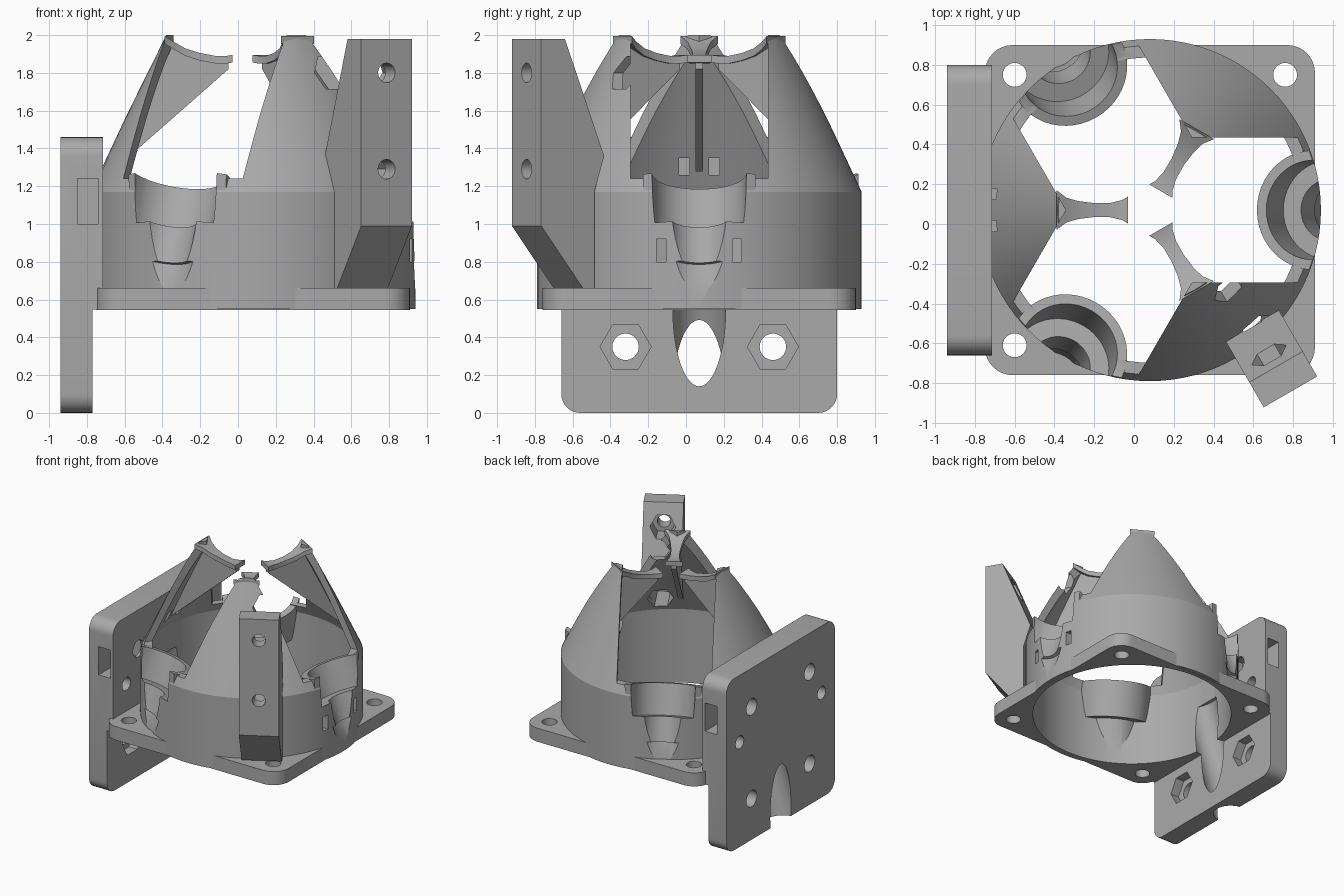
import bpy, bmesh, math
from mathutils import Matrix, Vector

cube = bpy.data.objects.get("Cube")
if cube:
    bpy.data.objects.remove(cube, do_unlink=True)

grey = bpy.data.materials.new("plain_grey")
grey.use_nodes = True
grey.diffuse_color = (0.4, 0.4, 0.4, 1)
grey.node_tree.nodes["Principled BSDF"].inputs["Base Color"].default_value = (0.4, 0.4, 0.4, 1)

CX, CY = 0.08, 0.07          # duct axis
WINDOWS = (0, 120, 240)
ARMS = (60, 180, 300)


def frame(deg):
    """Local frame on the duct axis: x outward, y tangential."""
    return Matrix.Translation((CX, CY, 0)) @ Matrix.Rotation(math.radians(deg), 4, 'Z')


WORLD = Matrix()


def make(name, bm, mat=WORLD):
    bm.transform(mat)
    bmesh.ops.recalc_face_normals(bm, faces=bm.faces[:])
    me = bpy.data.meshes.new(name)
    bm.to_mesh(me)
    bm.free()
    me.materials.append(grey)
    ob = bpy.data.objects.new(name, me)
    bpy.context.collection.objects.link(ob)
    return ob


def loft(name, rings, mat=WORLD):
    """Closed solid through rings that have equal point counts."""
    bm = bmesh.new()
    vs = [[bm.verts.new(p) for p in r] for r in rings]
    n = len(vs[0])
    for a, b in zip(vs, vs[1:]):
        for i in range(n):
            j = (i + 1) % n
            bm.faces.new((a[i], a[j], b[j], b[i]))
    bm.faces.new(vs[0])
    bm.faces.new(vs[-1])
    return make(name, bm, mat)


def rod(name, r, p0, p1, mat=WORLD, seg=48):
    p0, p1 = Vector(p0), Vector(p1)
    d = (p1 - p0).normalized()
    u = Vector((0, 0, 1)).cross(d)
    u = u.normalized() if u.length > 0.01 else Vector((1, 0, 0))
    v = d.cross(u)
    ang = [2 * math.pi * i / seg for i in range(seg)]
    return loft(name, [[p + r * (math.cos(a) * u + math.sin(a) * v) for a in ang]
                       for p in (p0, p1)], mat)


def prism(name, pts, t0, t1, mat=WORLD):
    """Extrude an outward/height outline across the tangential direction."""
    return loft(name, [[(n, t, z) for n, z in pts] for t in (t0, t1)], mat)


def box(name, lo, hi, mat=WORLD, bevel_axis=None, radius=0.1):
    bm = bmesh.new()
    bmesh.ops.create_cube(bm, size=1)
    for v in bm.verts:
        v.co = [lo[i] + (v.co[i] + 0.5) * (hi[i] - lo[i]) for i in range(3)]
    if bevel_axis is not None:
        es = [e for e in bm.edges
              if abs(e.verts[0].co[bevel_axis] - e.verts[1].co[bevel_axis]) > 1e-4]
        bmesh.ops.bevel(bm, geom=es, offset=radius, segments=8, profile=0.5, affect='EDGES')
    return make(name, bm, mat)


def combine(ob, tool, op='DIFFERENCE', keep=False):
    m = ob.modifiers.new("bool", 'BOOLEAN')
    m.operation, m.solver, m.object = op, 'EXACT', tool
    bpy.context.view_layer.objects.active = ob
    bpy.ops.object.modifier_apply(modifier=m.name)
    if not keep:
        bpy.data.objects.remove(tool, do_unlink=True)


# Duct: straight collar and truncated cone, revolved as a shell
bm = bmesh.new()
outline = [(0.86, 0.55), (0.86, 1.17), (0.67, 1.575), (0.46, 2.0),
           (0.40, 2.0), (0.61, 1.575), (0.80, 1.17), (0.80, 0.55)]
ring = [bm.verts.new((r, 0, z)) for r, z in outline]
edges = [bm.edges.new((ring[i], ring[(i + 1) % len(ring)])) for i in range(len(ring))]
bmesh.ops.spin(bm, geom=ring + edges, cent=(0, 0, 0), axis=(0, 0, 1),
               angle=2 * math.pi, steps=96, use_duplicate=False)
bmesh.ops.remove_doubles(bm, verts=bm.verts[:], dist=1e-4)
duct = make("duct", bm, frame(0))

for a in WINDOWS:
    combine(duct, box("window_cut", (-0.05, -0.365, 1.24), (1.2, 0.365, 2.2), frame(a)))

# Stepped, tilted sockets under each window
TILT = Vector((-0.342, 0, 0.94))
TOP = Vector((0.82, 0, 1.27))


def along(depth):
    return TOP - TILT * depth


for a in WINDOWS:
    f = frame(a)
    for r, d0, d1 in ((0.30, 0, 0.3), (0.215, 0.25, 0.75)):
        part = rod("socket", r, along(d0), along(d1), f)
        combine(part, rod("limit", 0.855, (0, 0, 0.56), (0, 0, 1.5), f, 96), 'INTERSECT')
        combine(duct, part, 'UNION')
    for r, d0, d1 in ((0.25, -0.3, 0.25), (0.155, 0.2, 0.47), (0.18, 0.45, 0.66)):
        combine(duct, rod("socket_bore", r, along(d0), along(d1), f))
    for s in (-1, 1):
        combine(duct, box("tie_slot", (0.6, s * 0.2 - 0.025, 0.8),
                          (1.0, s * 0.2 + 0.025, 0.92), f))

# Base plate with corner screw holes
base = box("base_plate", (CX - 0.83, CY - 0.83, 0.545), (CX + 0.83, CY + 0.83, 0.66),
           bevel_axis=2, radius=0.14)
combine(base, rod("opening", 0.80, (0, 0, 0.4), (0, 0, 0.8), frame(0), 96))
for sx in (-1, 1):
    for sy in (-1, 1):
        x, y = CX + sx * 0.68, CY + sy * 0.68
        combine(base, rod("screw_hole", 0.06, (x, y, 0.4), (x, y, 0.8), seg=24))

# Upright mounting plate, thinner below the base plate
plate = box("mounting_plate", (-0.94, -0.66, 0), (-0.715, 0.80, 1.46), bevel_axis=0)
combine(plate, box("relief", (-0.77, -1, -0.1), (-0.6, 1, 0.547)))
for s in (-1, 1):
    y = CY + s * 0.39
    for z in (0.35, 1.13):
        combine(plate, rod("bolt_hole", 0.07, (-1, y, z), (-0.6, y, z), seg=32))
    combine(plate, rod("nut_trap", 0.135, (-0.85, y, 0.35), (-0.6, y, 0.35), seg=6))
    y2 = CY + s * 0.55
    combine(plate, rod("small_hole", 0.055, (-1, y2, 0.89), (-0.6, y2, 0.89), seg=24))
    ys = sorted((CY + s * 0.28, CY + s * 1.0))
    combine(plate, box("nut_slot", (-0.85, ys[0], 1.0), (-0.74, ys[1], 1.24)))

# Tilted channel through the plates and collar
p = Vector((-0.77, CY, 0.55))
d = Vector((0.342, 0, 0.94))
channel = rod("channel", 0.14, p - d * 0.9, p + d * 0.4)
for ob in (plate, base, duct):
    combine(ob, channel, keep=True)
bpy.data.objects.remove(channel, do_unlink=True)
for s in (-1, 1):
    combine(duct, box("rear_slot", (0.6, s * 0.08 - 0.028, 1.26),
                      (0.9, s * 0.08 + 0.028, 1.35), frame(180)))

# Side bracket, slanted against the cone
f = frame(300)
bracket = prism("side_bracket", [(1.145, 0.99), (1.145, 1.98), (1.0, 1.98), (0.76, 1.36),
                                 (0.82, 1.17), (0.82, 0.66), (0.89, 0.66)], 0, 0.31, f)
for z in (1.29, 1.80):
    hole = rod("bracket_hole", 0.052, (0.4, 0.155, z), (1.3, 0.155, z), f, 24)
    trap = rod("bracket_nut_trap", 0.1, (0.4, 0.155, z), (1.04, 0.155, z), f, 6)
    for ob in (bracket, duct):
        combine(ob, hole, keep=True)
        combine(ob, trap, keep=True)
    for tool in (hole, trap):
        bpy.data.objects.remove(tool, do_unlink=True)

# Arm tips: waisted claws with a thin rib below
parts = [duct, base, plate, bracket]
stations = [(0.47, 0.10, 1.995), (0.42, 0.062, 1.965), (0.36, 0.045, 1.93),
            (0.28, 0.035, 1.905), (0.20, 0.036, 1.89), (0.14, 0.05, 1.89), (0.11, 0.068, 1.895)]
for a, side in zip(ARMS, ("left_rear", "right", "left_front")):
    f = frame(a)
    parts.append(loft(side + "_arm_tip", [[(r, -w, z), (r, w, z), (r, w, z - 0.04), (r, -w, z - 0.04)]
                                          for r, w, z in stations], f))
    parts.append(prism(side + "_arm_rib", [(0.13, 1.86), (0.28, 1.88), (0.44, 1.95),
                                           (0.79, 1.24), (0.13, 1.82)], -0.02, 0.02, f))

# Smooth the round faces, keep the edges sharp
bpy.ops.object.select_all(action='DESELECT')
for ob in parts:
    ob.select_set(True)
bpy.context.view_layer.objects.active = duct
bpy.ops.object.shade_smooth_by_angle(angle=math.radians(25))
